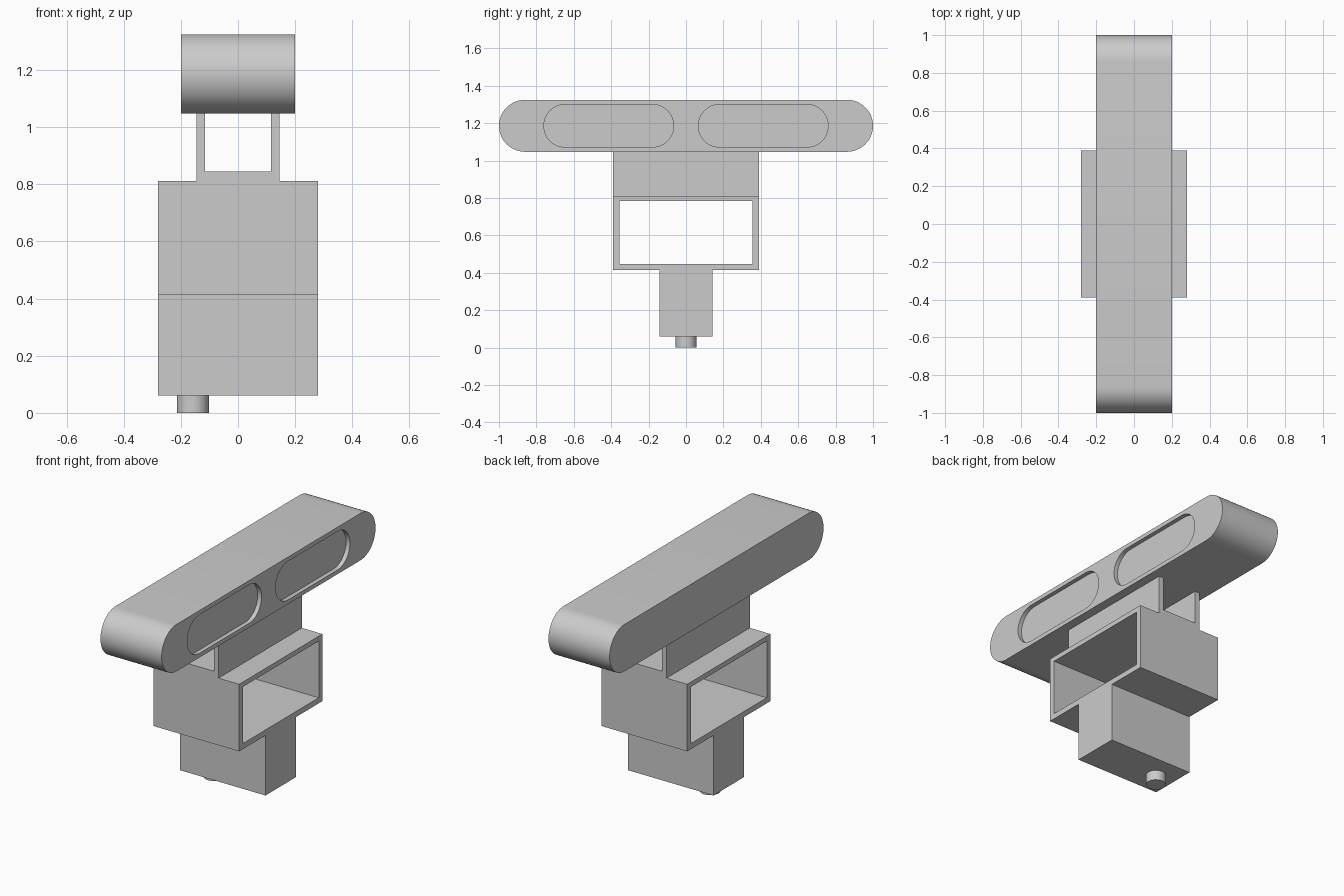
import bpy, bmesh, math
from mathutils import Vector

cube = bpy.data.objects.get("Cube")
if cube:
    bpy.data.objects.remove(cube, do_unlink=True)

grey = bpy.data.materials.new("plain grey")
grey.use_nodes = True
colour = (0.6, 0.6, 0.6, 1)
grey.diffuse_color = colour
grey.node_tree.nodes["Principled BSDF"].inputs["Base Color"].default_value = colour


def prism(name, points, sweep, smooth=False):
    """Extrude a closed 3D outline along a vector."""
    bm = bmesh.new()
    face = bm.faces.new([bm.verts.new(p) for p in points])
    out = bmesh.ops.extrude_face_region(bm, geom=[face], use_keep_orig=True)
    moved = [v for v in out["geom"] if isinstance(v, bmesh.types.BMVert)]
    bmesh.ops.translate(bm, verts=moved, vec=Vector(sweep))
    bmesh.ops.recalc_face_normals(bm, faces=bm.faces[:])
    mesh = bpy.data.meshes.new(name)
    bm.to_mesh(mesh)
    bm.free()
    mesh.materials.append(grey)
    obj = bpy.data.objects.new(name, mesh)
    bpy.context.collection.objects.link(obj)
    if smooth:
        smooth_sides(obj)
    return obj


def select(obj):
    bpy.ops.object.select_all(action="DESELECT")
    obj.select_set(True)
    bpy.context.view_layer.objects.active = obj


def smooth_sides(obj):
    select(obj)
    bpy.ops.object.shade_smooth_by_angle(angle=math.radians(35))


def box(name, x, y0, y1, z0, z1):
    """Block spanning -x to x."""
    return prism(name, [(-x, y0, z0), (-x, y1, z0), (-x, y1, z1), (-x, y0, z1)], (2 * x, 0, 0))


def stadium(name, x0, x1, y0, y1, z, r, steps=24):
    """Round-ended bar lying along y."""
    points = []
    for centre, start in ((y1 - r, -math.pi / 2), (y0 + r, math.pi / 2)):
        for i in range(steps + 1):
            a = start + math.pi * i / steps
            points.append((x0, centre + r * math.cos(a), z + r * math.sin(a)))
    return prism(name, points, (x1 - x0, 0, 0))


def cut(obj, cutter):
    cutter.hide_render = True
    mod = obj.modifiers.new("cut", "BOOLEAN")
    mod.operation = "DIFFERENCE"
    mod.solver = "EXACT"
    mod.object = cutter
    select(obj)
    bpy.ops.object.modifier_apply(modifier=mod.name)
    bpy.data.objects.remove(cutter, do_unlink=True)


# Long round-ended top bar with two shallow recesses in one side
bar = stadium("top_bar", -0.2, 0.2, -1, 1, 1.186, 0.139)
for y0, y1 in ((-0.76, -0.066), (0.066, 0.76)):
    cut(bar, stadium("recess_cutter", 0.175, 0.3, y0, y1, 1.186, 0.114))
smooth_sides(bar)

# U-shaped channel carrying the bar
half = [(0.145, 0.81), (0.145, 1.047), (0.115, 1.047), (0.115, 0.845)]
outline = half + [(-x, z) for x, z in reversed(half)]
prism("channel_bracket", [(x, -0.389, z) for x, z in outline], (0, 0.778, 0))

# Open rectangular sleeve
sleeve = box("sleeve", 0.28, -0.389, 0.389, 0.415, 0.812)
cut(sleeve, box("sleeve_cutter", 0.4, -0.355, 0.355, 0.448, 0.783))

# Lower block and its small foot peg
box("lower_block", 0.28, -0.143, 0.143, 0.06, 0.415)
sides = 16
ring = [(-0.158 + 0.056 * math.cos(math.tau * i / sides),
         0.056 * math.sin(math.tau * i / sides), 0) for i in range(sides)]
prism("foot_peg", ring, (0, 0, 0.06), smooth=True)
